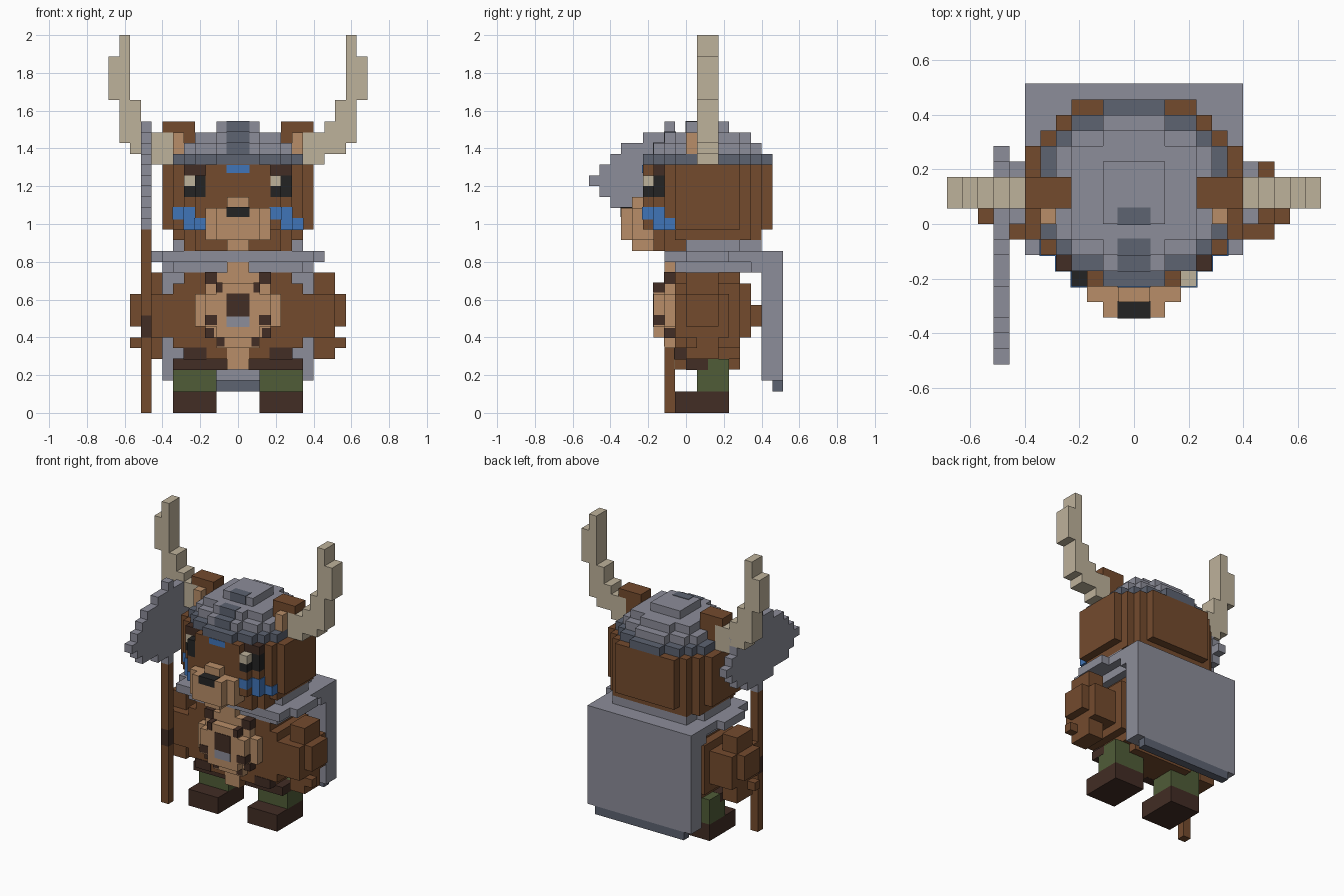
import bpy, bmesh

if "Cube" in bpy.data.objects:
    bpy.data.objects.remove(bpy.data.objects["Cube"], do_unlink=True)

U = 2 / 35   # edge of one block
G = 0.06     # how far painted blocks stand proud, in blocks

COLOURS = {
    "brown fur": (0.174, 0.070, 0.027), "tan fur": (0.479, 0.270, 0.138),
    "dark brown": (0.054, 0.026, 0.018), "grey metal": (0.262, 0.266, 0.319),
    "slate metal": (0.109, 0.125, 0.165), "cream horn": (0.515, 0.445, 0.328),
    "green cloth": (0.080, 0.107, 0.039), "blue paint": (0.051, 0.178, 0.479),
    "black": (0.017, 0.017, 0.017),
}
MATS = {}
for name, rgb in COLOURS.items():
    m = bpy.data.materials.new(name)
    m.use_nodes = True
    m.diffuse_color = (*rgb, 1)
    bsdf = m.node_tree.nodes["Principled BSDF"]
    bsdf.inputs["Base Color"].default_value = (*rgb, 1)
    bsdf.inputs["Roughness"].default_value = 0.9
    MATS[name] = m


def part(name, colour, boxes, grow=0.0):
    """Object made of boxes (x0, x1, y0, y1, z0, z1) in blocks."""
    bm = bmesh.new()
    for b in boxes:
        lo = [b[i] - grow for i in (0, 2, 4)]
        hi = [b[i] + grow for i in (1, 3, 5)]
        for v in bmesh.ops.create_cube(bm, size=1)["verts"]:
            v.co = [U * (h if c > 0 else l) for c, l, h in zip(v.co, lo, hi)]
    me = bpy.data.meshes.new(name)
    bm.to_mesh(me)
    bm.free()
    me.materials.append(MATS[colour])
    ob = bpy.data.objects.new(name, me)
    bpy.context.collection.objects.link(ob)
    return ob


def flip(boxes):
    return [(-b[1], -b[0], *b[2:]) for b in boxes]


def pair(name, colour, boxes, grow=0.0):
    part("left_" + name, colour, boxes, grow)
    part("right_" + name, colour, flip(boxes), grow)


def layer(z0, z1, rows):
    """Stepped round slab from rows (y0, y1, half width)."""
    return [(-w, w, y0, y1, z0, z1) for y0, y1, w in rows]


# Feet, legs and belt
pair("foot", "dark brown", [(2, 6, -1, 4, 0, 2)])
pair("leg", "green cloth", [(2, 6, 1, 4, 2, 5)])
pair("belt", "dark brown", [(1, 6, 0, 1, 4, 5), (2, 6, 1, 2, 4, 5)], 0.02)
pair("belt_patch", "dark brown", [(3, 5, -1, 0, 5, 6)], G)

# Torso, stepped round
part("torso", "brown fur",
     layer(4, 5, [(-1, 0, 1), (0, 5, 2), (4, 5, 4)])
     + layer(5, 6, [(-1, 5, 5)])
     + layer(6, 12, [(-1, 5, 6)]) + layer(12, 13, [(-1, 5, 5)])
     + layer(7, 12, [(5, 6, 5)]) + layer(8, 10, [(6, 7, 3)]))

# Chest tuft with dark spots and a buckle
part("chest_tuft", "tan fur",
     layer(8, 11, [(-3, -2, 3), (-2, -1, 4)])
     + layer(7, 8, [(-3, -2, 2), (-2, -1, 3)])
     + layer(11, 12, [(-3, -2, 2), (-2, -1, 3)])
     + layer(12, 13, [(-2, -1, 3)]) + layer(6, 7, [(-2, -1, 2)])
     + layer(13, 14, [(-2, -1, 1)]) + layer(4, 6, [(-1.1, -1, 1)]))
pair("chest_spots", "dark brown",
     [(2, 3, -2, -1, 12, 13), (2, 3, -3, -2, 8.2, 9),
      (2.3, 3, -2, -1, 7, 7.8), (1.5, 2, -3, -2, 11.2, 12),
      (1.3, 1.9, -2, -1, 6.2, 7)], G)
part("buckle", "dark brown", [(-1, 1, -3, -2, 9, 11)], G)
part("buckle_tip", "grey metal", [(-1, 1, -3, -2, 8, 8.9)], G)

# Arms
pair("arm", "brown fur",
     [(6, 9, -1, 4, 7, 11), (7, 9, 0, 3, 5, 7), (7, 9, 0, 3, 11, 13),
      (9, 10, 0, 3, 8, 11), (9, 10, 0, 1, 6, 7)])

# Collar and back shield
part("collar", "grey metal",
     layer(13, 14, [(-1, 6, 6), (6, 7, 7)])
     + layer(14, 15, [(-2, 0, 7), (0, 4, 8), (4, 7, 7)])
     + layer(15, 16, [(0, 5, 6), (5, 7, 5)]))
part("shield", "grey metal", [(-7, 7, 7, 9, 3, 15)])
part("shield_rim", "slate metal", [(-6, 6, 8, 9, 2, 3)])

# Head, a stepped round block with recessed brows
back = [(-2, -1, 6), (-1, 5, 7), (5, 6, 6), (6, 7, 5), (7, 8, 4)]
part("head", "brown fur",
     layer(15, 16, [(-3, -2, 4), (-2, 0, 5)])
     + layer(16, 17, [(-3, -2, 4), (-2, -1, 5), (-1, 6, 6), (6, 7, 5)])
     + layer(17, 20, [(-4, -3, 4), (-3, -2, 5)] + back)
     + layer(20, 22, [(-4, -3, 3), (-3, -2, 4)] + back)
     + layer(22, 23, [(-4, -3, 3), (-3, -2, 3)] + back))
pair("brow", "dark brown", [(3, 5, -3, -2, 22, 23)])
part("eyes", "black",
     [(-4, -3, -4, -3, 20, 22), (-5, -4, -3, -2, 20, 21),
      (3, 4, -4, -3, 20, 21), (4, 5, -3, -2, 20, 22)])
part("eye_glints", "cream horn",
     [(-5, -4, -3, -2, 21, 22), (3, 4, -4, -3, 21, 22)])

# Muzzle and nose
part("muzzle", "tan fur",
     layer(16, 19, [(-6, -5, 2), (-5, -4, 3)])
     + layer(19, 20, [(-5, -4, 1)]) + layer(15, 16, [(-5, -3, 1)])
     + layer(16, 17, [(-4, -3, 3)]))
part("nose", "black", [(-1, 1, -6, -5, 18.2, 19)], G)

# Blue face paint
part("face_paint", "blue paint",
     [(-6, -5, -2, -1, 18, 19), (-5, -4, -3, -2, 17, 19),
      (-4, -3, -4, -3, 17, 18), (3, 4, -4, -3, 18, 19),
      (4, 5, -3, -2, 17, 19), (5, 6, -2, -1, 17, 18),
      (-1, 1, -4, -3, 22.3, 22.9)], G)

# Helmet: dark brim, stepped dome and a dark front crest
part("helmet_brim", "slate metal",
     layer(23, 24, [(-4, -3, 2), (-3, -2, 4), (-2, -1, 5), (-1, 5, 6),
                    (5, 6, 5), (6, 7, 4), (7, 8, 2)]))
part("helmet_dome", "grey metal",
     layer(24, 25, [(-3, -2, 2), (-2, -1, 4), (-1, 5, 5),
                    (5, 6, 4), (6, 7, 2)])
     + layer(25, 26, [(-2, -1, 2), (-1, 5, 4), (5, 6, 2)])
     + layer(26, 27, [(0, 4, 2)]))
part("helmet_crest", "slate metal",
     [(-1, 1, -3, -1.5, 24, 25), (-1, 1, -2, -1, 25, 26),
      (-1, 1, 0, 1, 26, 27)], G)

# Ears and horns
pair("ear", "brown fur", [(4, 7, 1, 3, 26, 27), (4, 6, 1, 3, 24, 26)])
pair("inner_ear", "tan fur", [(5, 6, 0, 1, 24, 26)])
pair("horn", "cream horn",
     [(6, 8, 1, 3, 23, 26), (8, 9, 1, 3, 24, 27), (9, 10, 1, 3, 24, 29),
      (10, 11, 1, 3, 25, 35), (11, 12, 1, 3, 29, 33)])

# Two-bladed axe
blade = [(-9, -8, 21, 22), (-8, -7, 20, 23), (-7, -6, 19, 24),
         (-6, -4, 19, 25), (-4, -2, 18, 26), (-2, -1, 17, 27),
         (-1, 1, 18, 26), (1, 3, 19, 25), (3, 4, 20, 23), (4, 5, 21, 22)]
part("axe_blade", "grey metal", [(-9, -8, *b) for b in blade])
part("axe_handle", "brown fur",
     [(-9, -8, -2, -1, 0, 7), (-9, -8, -2, -1, 9, 17)])
part("axe_grip", "dark brown", [(-9, -8, -2, -1, 7, 9)])
